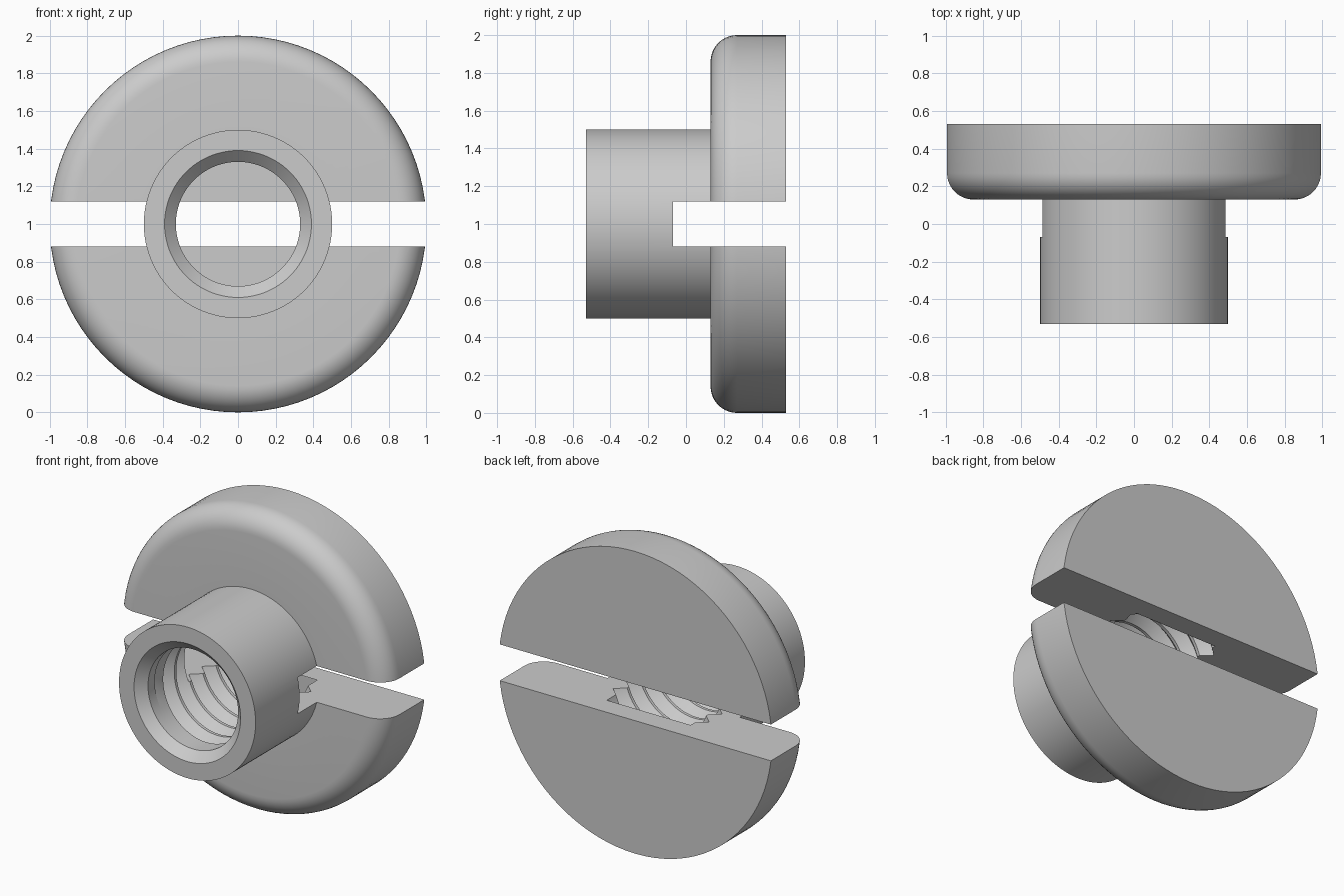
import bpy, bmesh
from math import sin, cos, pi, hypot

old = bpy.data.objects.get("Cube")
if old:
    bpy.data.objects.remove(old)

SEGMENTS = 96
AXIS_Z = 1.0
BACK, SHOULDER, FRONT = 0.53, 0.13, -0.53
HEAD_R, COLLAR_R, FILLET = 1.0, 0.5, 0.14
BORE_R, GROOVE, PITCH = 0.33, 0.06, 0.137
FLOOR, THREAD_START, THREAD_END = 0.39, -0.40, 0.37


def thread_rows(turn):
    """Bore profile at one angle: narrow crests and V grooves on a helix."""
    rows = []
    for k in range(8):
        for part, depth in ((0, 0), (0.15, 0), (0.575, GROOVE)):
            y = THREAD_START + PITCH * (k + part - turn)
            y = min(max(y, THREAD_START), THREAD_END)
            fade = min(1, (y - THREAD_START) / 0.05, (THREAD_END - y) / 0.05)
            rows.append((BORE_R + depth * fade, y))
    return rows


def profile(turn):
    """Radius and depth pairs from the back centre round to the bore floor."""
    rows = [(0, BACK), (HEAD_R, BACK)]
    for i in range(11):
        a = pi / 2 * i / 10
        rows.append((HEAD_R - FILLET + FILLET * cos(a),
                     SHOULDER + FILLET - FILLET * sin(a)))
    rows += [(COLLAR_R, SHOULDER), (COLLAR_R, FRONT),
             (BORE_R + GROOVE, FRONT), (BORE_R, FRONT + GROOVE)]
    rows += thread_rows(turn)
    rows += [(BORE_R, FLOOR), (0, FLOOR)]
    return rows


# Turned body with head, collar and threaded bore
bm = bmesh.new()
columns = []
for s in range(SEGMENTS + 1):
    turn = s / SEGMENTS
    a = 2 * pi * turn
    columns.append([bm.verts.new((r * cos(a), y, AXIS_Z + r * sin(a)))
                    for r, y in profile(turn)])
for left, right in zip(columns, columns[1:]):
    for i in range(len(left) - 1):
        bm.faces.new((left[i], left[i + 1], right[i + 1], right[i]))
bmesh.ops.remove_doubles(bm, verts=bm.verts, dist=1e-5)
bmesh.ops.recalc_face_normals(bm, faces=bm.faces)
mesh = bpy.data.meshes.new("slotted_nut")
bm.to_mesh(mesh)
bm.free()
nut = bpy.data.objects.new("slotted_nut", mesh)
bpy.context.collection.objects.link(nut)

# Cross slot through the head and the back of the collar
bpy.ops.mesh.primitive_cube_add(size=1, location=(0, 0.43, AXIS_Z))
cutter = bpy.context.object
cutter.name = "slot_cutter"
cutter.scale = (3, 1, 0.24)
cutter.hide_render = True
slot = nut.modifiers.new("slot", 'BOOLEAN')
slot.operation = 'DIFFERENCE'
slot.solver = 'EXACT'
slot.object = cutter
bpy.context.view_layer.update()
cut = bpy.data.meshes.new_from_object(
    nut.evaluated_get(bpy.context.evaluated_depsgraph_get()))
nut.modifiers.clear()
nut.data = cut
bpy.data.objects.remove(cutter)

# Leave the inner end of the bore open
bm = bmesh.new()
bm.from_mesh(cut)
floor = []
for f in bm.faces:
    c = f.calc_center_median()
    if (abs(c.y - FLOOR) < 1e-3 and f.normal.y < -0.9
            and hypot(c.x, c.z - AXIS_Z) < BORE_R):
        floor.append(f)
bmesh.ops.delete(bm, geom=floor, context='FACES')
bm.to_mesh(cut)
bm.free()

# Plain grey metal
color = (0.6, 0.6, 0.6, 1)
metal = bpy.data.materials.new("grey_metal")
metal.use_nodes = True
metal.diffuse_color = color
metal.node_tree.nodes["Principled BSDF"].inputs["Base Color"].default_value = color
cut.materials.clear()
cut.materials.append(metal)

bpy.ops.object.select_all(action='DESELECT')
nut.select_set(True)
bpy.context.view_layer.objects.active = nut
bpy.ops.object.shade_smooth_by_angle(angle=pi / 6)
